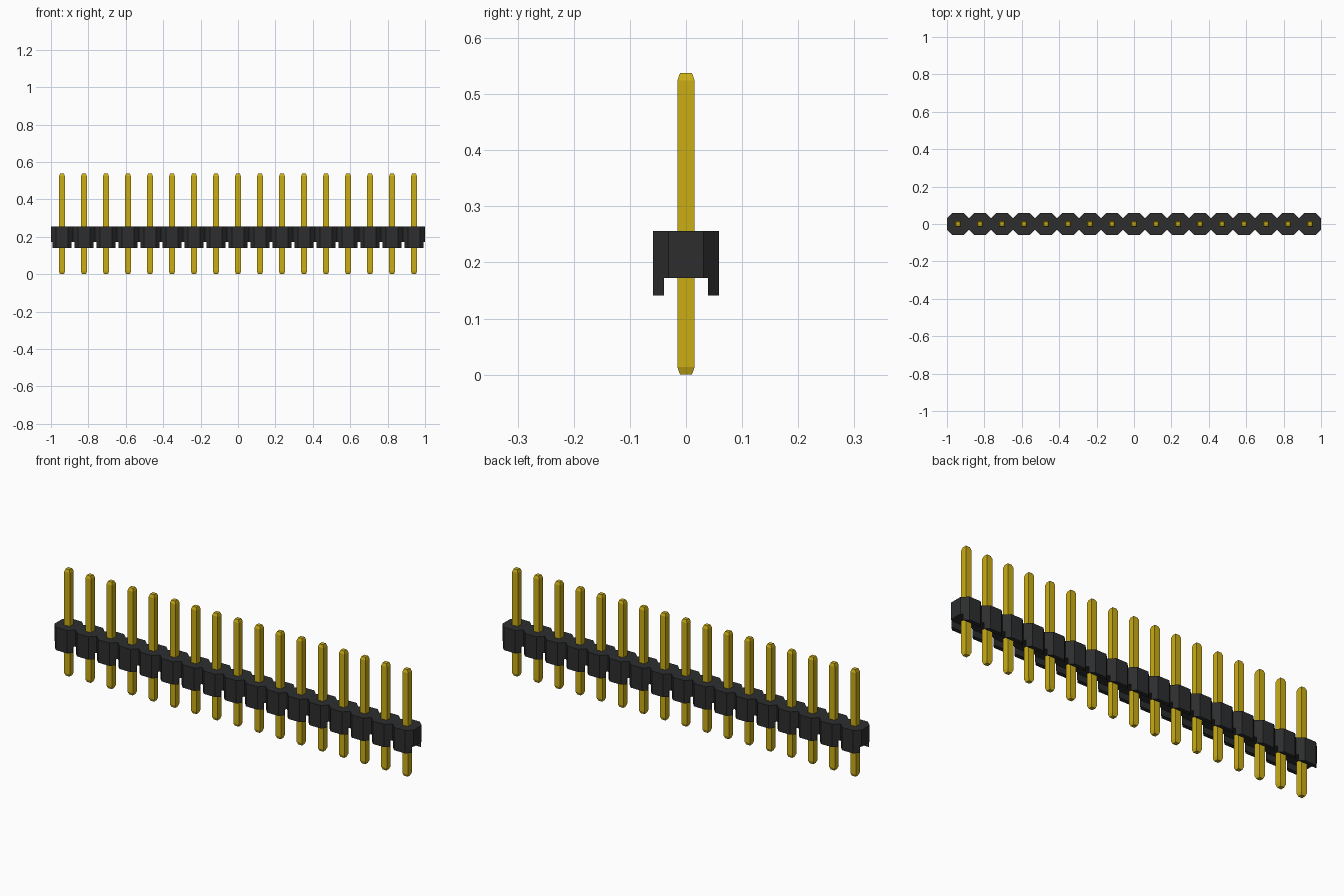
import bpy
import bmesh

cube = bpy.data.objects.get("Cube")
if cube:
    bpy.data.objects.remove(cube, do_unlink=True)

COUNT = 17
PITCH = 2 / COUNT
HALF = PITCH / 2          # half width and half depth of one cell
FLAT = 0.031              # half length of each octagon's straight side
GROOVE = 0.039            # half width of the channel underneath
FOOT_Z, BODY_Z, TOP_Z, PIN_Z = 0.141, 0.172, 0.256, 0.538
PIN, TIP, TAPER = 0.0155, 0.0105, 0.014
centres = [(i - (COUNT - 1) / 2) * PITCH for i in range(COUNT)]


def material(name, colour):
    mat = bpy.data.materials.new(name)
    mat.use_nodes = True
    mat.diffuse_color = colour
    bsdf = mat.node_tree.nodes["Principled BSDF"]
    bsdf.inputs["Base Color"].default_value = colour
    bsdf.inputs["Roughness"].default_value = 0.5
    return mat


def loft(bm, rings):
    """Skin a stack of matching (outline, height) rings and cap both ends."""
    loops = [[bm.verts.new((x, y, z)) for x, y in outline] for outline, z in rings]
    for low, high in zip(loops, loops[1:]):
        for i in range(len(low)):
            j = (i + 1) % len(low)
            bm.faces.new((low[i], low[j], high[j], high[i]))
    bm.faces.new(loops[0][::-1])
    bm.faces.new(loops[-1])


def finish(bm, name, mat):
    bmesh.ops.recalc_face_normals(bm, faces=bm.faces)
    mesh = bpy.data.meshes.new(name)
    bm.to_mesh(mesh)
    bm.free()
    mesh.materials.append(mat)
    bpy.context.collection.objects.link(bpy.data.objects.new(name, mesh))


def square(x, r):
    return [(x - r, -r), (x + r, -r), (x + r, r), (x - r, r)]


black = material("black plastic", (0.026, 0.027, 0.028, 1))
gold = material("gold metal", (0.6, 0.42, 0.008, 1))

# Housing: a row of joined octagonal cells
front = [(-1, -FLAT)]
for x in centres:
    front += [(x - FLAT, -HALF), (x + FLAT, -HALF), (x + HALF, -FLAT)]
back = [(x, -y) for x, y in reversed(front)]
bm = bmesh.new()
loft(bm, [(front + back, BODY_Z), (front + back, TOP_Z)])
finish(bm, "housing", black)

# Feet: the octagon rims left on either side of the channel
inner = HALF - (GROOVE - FLAT)
for side, name in ((-1, "front_feet"), (1, "back_feet")):
    bm = bmesh.new()
    for x in centres:
        rim = [(x - FLAT, side * HALF), (x + FLAT, side * HALF),
               (x + inner, side * GROOVE), (x - inner, side * GROOVE)]
        loft(bm, [(rim, FOOT_Z), (rim, BODY_Z)])
    finish(bm, name, black)

# Pins: square posts with tapered tips
for number, x in enumerate(centres, 1):
    bm = bmesh.new()
    loft(bm, [(square(x, TIP), 0), (square(x, PIN), TAPER),
              (square(x, PIN), PIN_Z - TAPER), (square(x, TIP), PIN_Z)])
    finish(bm, f"pin_{number}", gold)
